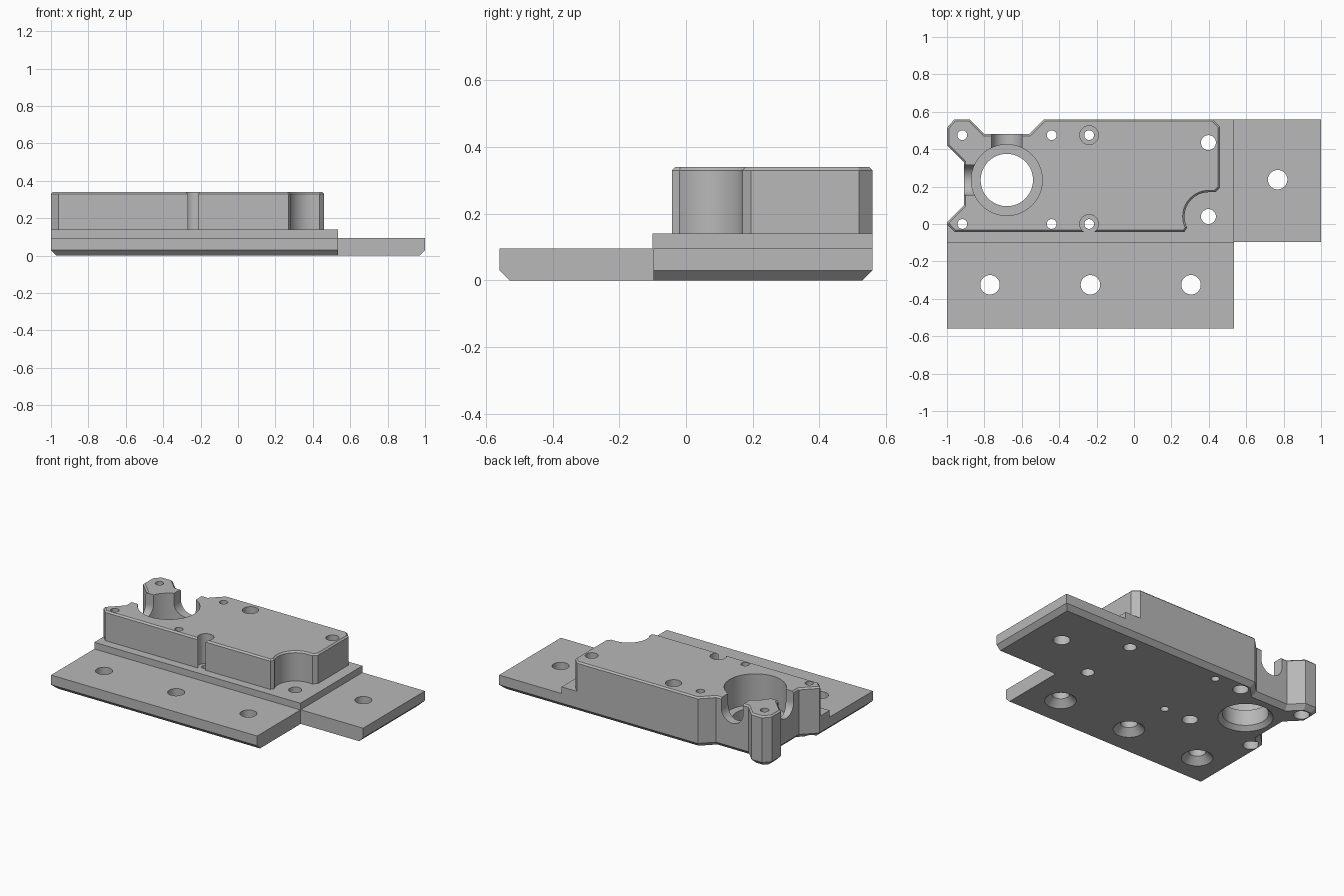
import bpy
import bmesh
from math import cos, sin, radians, pi
from mathutils import Matrix

cube = bpy.data.objects.get("Cube")
if cube:
    bpy.data.objects.remove(cube, do_unlink=True)

grey = bpy.data.materials.new("plain_grey")
grey.use_nodes = True
GREY = (0.48, 0.48, 0.48, 1)
grey.diffuse_color = GREY
grey.node_tree.nodes["Principled BSDF"].inputs["Base Color"].default_value = GREY

cutters = bpy.data.collections.new("cutters")
bpy.context.scene.collection.children.link(cutters)


def add_object(name, bm, collection):
    bmesh.ops.recalc_face_normals(bm, faces=bm.faces)
    mesh = bpy.data.meshes.new(name)
    bm.to_mesh(mesh)
    bm.free()
    mesh.materials.append(grey)
    obj = bpy.data.objects.new(name, mesh)
    collection.objects.link(obj)
    return obj


def prism(name, outline, z0, z1, bevel=0, pick=None):
    """Extrude an outline; chamfer the edges chosen by pick(midpoint)."""
    bm = bmesh.new()
    face = bm.faces.new([bm.verts.new((x, y, z0)) for x, y in outline])
    top = bmesh.ops.extrude_face_region(bm, geom=[face])["geom"]
    for v in top:
        if isinstance(v, bmesh.types.BMVert):
            v.co.z = z1
    bmesh.ops.recalc_face_normals(bm, faces=bm.faces)
    if bevel:
        edges = [e for e in bm.edges
                 if pick((e.verts[0].co + e.verts[1].co) / 2)]
        bmesh.ops.bevel(bm, geom=edges, offset=bevel, segments=1,
                        affect='EDGES', profile=0.5)
    return add_object(name, bm, bpy.context.scene.collection)


def cutter(name, matrix, r1, r2, depth, segments=48):
    bm = bmesh.new()
    bmesh.ops.create_cone(bm, cap_ends=True, segments=segments, radius1=r1,
                          radius2=r2, depth=depth, matrix=matrix)
    obj = add_object(name, bm, cutters)
    obj.hide_render = True


def bore(name, x, y, z0, z1, r1, r2=None):
    cutter(name, Matrix.Translation((x, y, (z0 + z1) / 2)),
           r1, r2 or r1, z1 - z0)


def slot_box(name, center, size):
    bm = bmesh.new()
    bmesh.ops.create_cube(bm, size=1, matrix=Matrix.Translation(center)
                          @ Matrix.Diagonal((*size, 1)))
    add_object(name, bm, cutters).hide_render = True


# Notched back-left outline shared by every layer
notches = [(-.48, .56), (-.56, .48), (-.80, .48), (-.88, .56), (-.96, .56),
           (-1, .515), (-1, .42), (-.91, .33), (-.91, .10), (-1, .01)]

# Base plate with side tab, chamfered underneath on its outer edges
base = prism("base_plate",
             notches + [(-1, -.56), (.535, -.56), (.535, -.097),
                        (1, -.097), (1, .56)],
             0, .095, .03,
             lambda m: m.z < .001 and not (abs(m.x - .535) < .01
                                           or abs(m.y + .097) < .01))

# Raised step
step = prism("step_plate", notches + [(-1, -.1), (.535, -.1), (.535, .56)],
             .095, .14)

# Main block with a scooped front corner
scoop = [(.4 + .13 * cos(radians(a)), .04 + .13 * sin(radians(a)))
         for a in range(207, 89, -9)]
block = prism("main_block",
              notches + [(-1, 0), (-.96, -.042), (.27, -.042)] + scoop
              + [(.435, .17), (.46, .195), (.46, .52), (.42, .56)],
              .14, .34, .01, lambda m: m.z > .339)

# Large stepped bore with a chamfered underside
CX, CY = -.68, .235
bore("main_recess", CX, CY, .132, .5, .19)
bore("main_bore", CX, CY, -.1, .5, .14)
bore("main_bore_chamfer", CX, CY, -.01, .03, .177, .137)

# Round-bottomed channels to the back and left
for name, x, y, rot in (("back", CX, .5, Matrix.Rotation(pi / 2, 4, 'X')),
                        ("left", -.93, CY, Matrix.Rotation(pi / 2, 4, 'Y'))):
    cutter(name + "_channel", Matrix.Translation((x, y, .27)) @ rot,
           .081, .081, .22)
    size = (.162, .22, .2) if name == "back" else (.22, .162, .2)
    slot_box(name + "_slot", (x, y, .37), size)

# Countersunk front holes and plain tab hole
for x in (-.77, -.233, .305):
    bore("front_hole", x, -.325, -.1, .2, .052)
    bore("front_countersink", x, -.325, -.01, .045, .106, .05)
bore("tab_hole", .768, .237, -.1, .2, .052)

# Clamp screw holes, counterbored from below
for x in (-.918, -.44):
    for y in (0, .475):
        bore("clamp_hole", x, y, -.1, .5, .026)
        bore("clamp_counterbore", x, y, -.1, .06, .048)

# Cap screw holes, counterbored from above
for y in (0, .475):
    bore("cap_hole", -.24, y, -.1, .5, .026)
    bore("cap_counterbore", -.24, y, .139, .5, .05)

# Right-hand through holes
for y in (.04, .435):
    bore("end_hole", .398, y, -.1, .5, .04)

# Cut every layer, then smooth the bores
for obj in (base, step, block):
    mod = obj.modifiers.new("holes", 'BOOLEAN')
    mod.operation = 'DIFFERENCE'
    mod.operand_type = 'COLLECTION'
    mod.collection = cutters
    mod.solver = 'EXACT'
    bpy.ops.object.select_all(action='DESELECT')
    bpy.context.view_layer.objects.active = obj
    obj.select_set(True)
    bpy.ops.object.modifier_apply(modifier=mod.name)
    bpy.ops.object.shade_smooth_by_angle(angle=radians(25))

for obj in list(cutters.objects):
    bpy.data.objects.remove(obj, do_unlink=True)
bpy.data.collections.remove(cutters)
